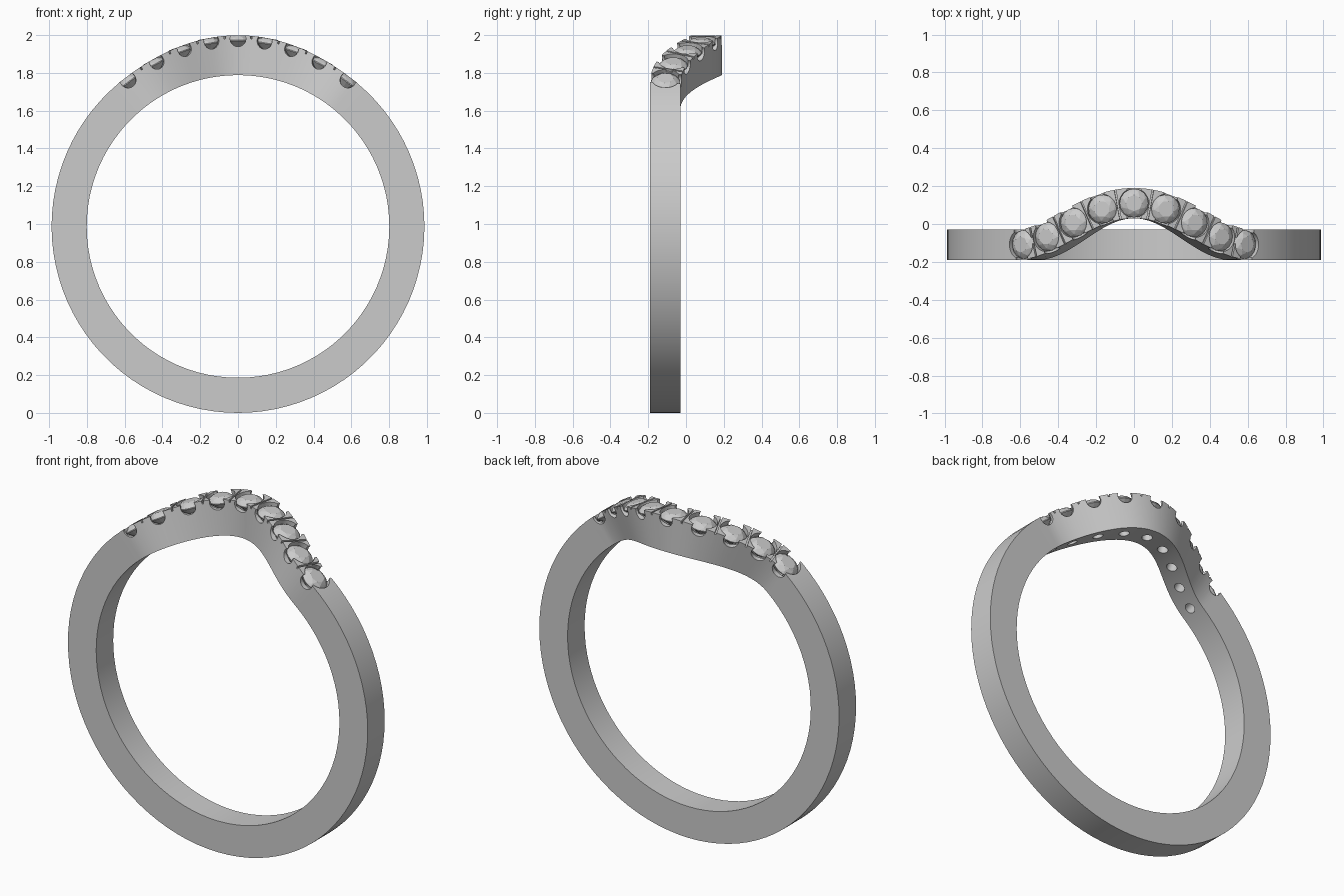
import bpy, bmesh
from math import sin, cos, pi, radians, sqrt
from mathutils import Vector, Matrix

if "Cube" in bpy.data.objects:
    bpy.data.objects.remove(bpy.data.objects["Cube"])

R_OUT, R_IN, ZC, HALF = 0.987, 0.801, 0.987, 0.08
T_MAX, WAVE, RISE = radians(39.5), 0.11, 0.025
GEM_R = 0.076
GEM_ANGLES = [radians(a) for a in
              (-37.3, -28, -18.9, -9.7, 0, 9.7, 18.9, 28, 37.3)]


def wave(t):
    """Sideways sweep of the band centre."""
    return WAVE * cos(pi * min(abs(t), T_MAX) / T_MAX)


def outer(t):
    """Outer radius, slightly raised over the crest."""
    return R_OUT + RISE * (wave(t) / WAVE + 1) / 2


def slope(t):
    return (wave(t + 1e-3) - wave(t - 1e-3)) / 2e-3


def frame(t):
    """Local frame on the outer surface: x along, y across, z outward."""
    r = outer(t)
    up = Vector((sin(t), 0, cos(t)))
    along = Vector((cos(t) * r, slope(t), -sin(t) * r)).normalized()
    across = up.cross(along)
    m = Matrix((along, across, up)).transposed().to_4x4()
    m.translation = Vector((r * sin(t), wave(t), ZC + r * cos(t)))
    return m


def make(name, bm, matrix=None):
    bmesh.ops.recalc_face_normals(bm, faces=bm.faces)
    me = bpy.data.meshes.new(name)
    if matrix:
        bm.transform(matrix)
    bm.to_mesh(me)
    bm.free()
    ob = bpy.data.objects.new(name, me)
    bpy.context.scene.collection.objects.link(ob)
    return ob


def lathe(profile, n):
    """Closed solid of revolution from (radius, height) pairs."""
    bm = bmesh.new()
    rings = [[bm.verts.new((r * cos(2 * pi * i / n), r * sin(2 * pi * i / n), z))
              for i in range(n)] for r, z in profile]
    for a, b in zip(rings, rings[1:]):
        for i in range(n):
            j = (i + 1) % n
            bm.faces.new((a[i], a[j], b[j], b[i]))
    bm.faces.new(rings[0])
    bm.faces.new(rings[-1])
    return bm


# Band: rectangular section swept round the finger, dense over the crest
bm = bmesh.new()
N_TOP, N_LOW = 64, 72
angles = [-T_MAX + 2 * T_MAX * i / N_TOP for i in range(N_TOP)]
angles += [T_MAX + (2 * pi - 2 * T_MAX) * i / N_LOW for i in range(N_LOW)]
loops = []
for t in angles:
    t = t - 2 * pi if t > pi else t
    w = HALF * sqrt(1 + (slope(t) / 0.95) ** 2)
    loops.append([bm.verts.new((r * sin(t), wave(t) + s * w, ZC + r * cos(t)))
                  for r, s in ((R_IN, -1), (outer(t), -1), (outer(t), 1), (R_IN, 1))])
for i, a in enumerate(loops):
    b = loops[(i + 1) % len(loops)]
    for k in range(4):
        m = (k + 1) % 4
        bm.faces.new((a[k], a[m], b[m], b[k]))
band = make("ring_band", bm)

# Cutters: stone seats with drilled holes, side scallops, prong slits
cutters = bpy.data.collections.new("cutters")
bpy.context.scene.collection.children.link(cutters)


def cutter(name, bm, matrix):
    ob = make(name, bm, matrix)
    bpy.context.scene.collection.objects.unlink(ob)
    cutters.objects.link(ob)
    ob.hide_render = True


for t in GEM_ANGLES:
    seat = lathe([(0.029, -0.26), (0.029, -0.08), (0.078, -0.036), (0.078, 0.05)], 32)
    cutter("seat_cutter", seat, frame(t))
    scallop = lathe([(0.042, -0.13), (0.042, 0.13)], 24)
    cutter("scallop_cutter", scallop,
           frame(t) @ Matrix.Translation((0, 0, -0.018)) @ Matrix.Rotation(pi / 2, 4, 'X'))
for a, b in zip(GEM_ANGLES, GEM_ANGLES[1:]):
    slit = bmesh.new()
    bmesh.ops.create_cube(slit, size=1)
    cutter("slit_cutter", slit,
           frame((a + b) / 2) @ Matrix.Diagonal((0.009, 0.3, 0.03, 1)))

mod = band.modifiers.new("stone_cuts", 'BOOLEAN')
mod.operation = 'DIFFERENCE'
mod.solver = 'EXACT'
mod.operand_type = 'COLLECTION'
mod.collection = cutters
bpy.context.view_layer.objects.active = band
band.select_set(True)
bpy.ops.object.modifier_apply(modifier=mod.name)
for ob in list(cutters.objects):
    bpy.data.objects.remove(ob)
bpy.data.collections.remove(cutters)
bpy.ops.object.shade_smooth_by_angle(angle=radians(30))

# Stones: faceted round cuts, hull of table, crown, girdle and point
for i, t in enumerate(GEM_ANGLES):
    bm = bmesh.new()
    for r, z, n, turn in ((0.56, 0.0, 8, 0), (0.82, -0.011, 8, 0.5),
                          (1, -0.026, 16, 0), (1, -0.031, 16, 0), (0.08, -0.09, 8, 0)):
        for k in range(n):
            a = 2 * pi * (k + turn) / n
            bm.verts.new((GEM_R * r * cos(a), GEM_R * r * sin(a), z))
    bmesh.ops.convex_hull(bm, input=bm.verts)
    make(f"stone_{i + 1}", bm, frame(t))
